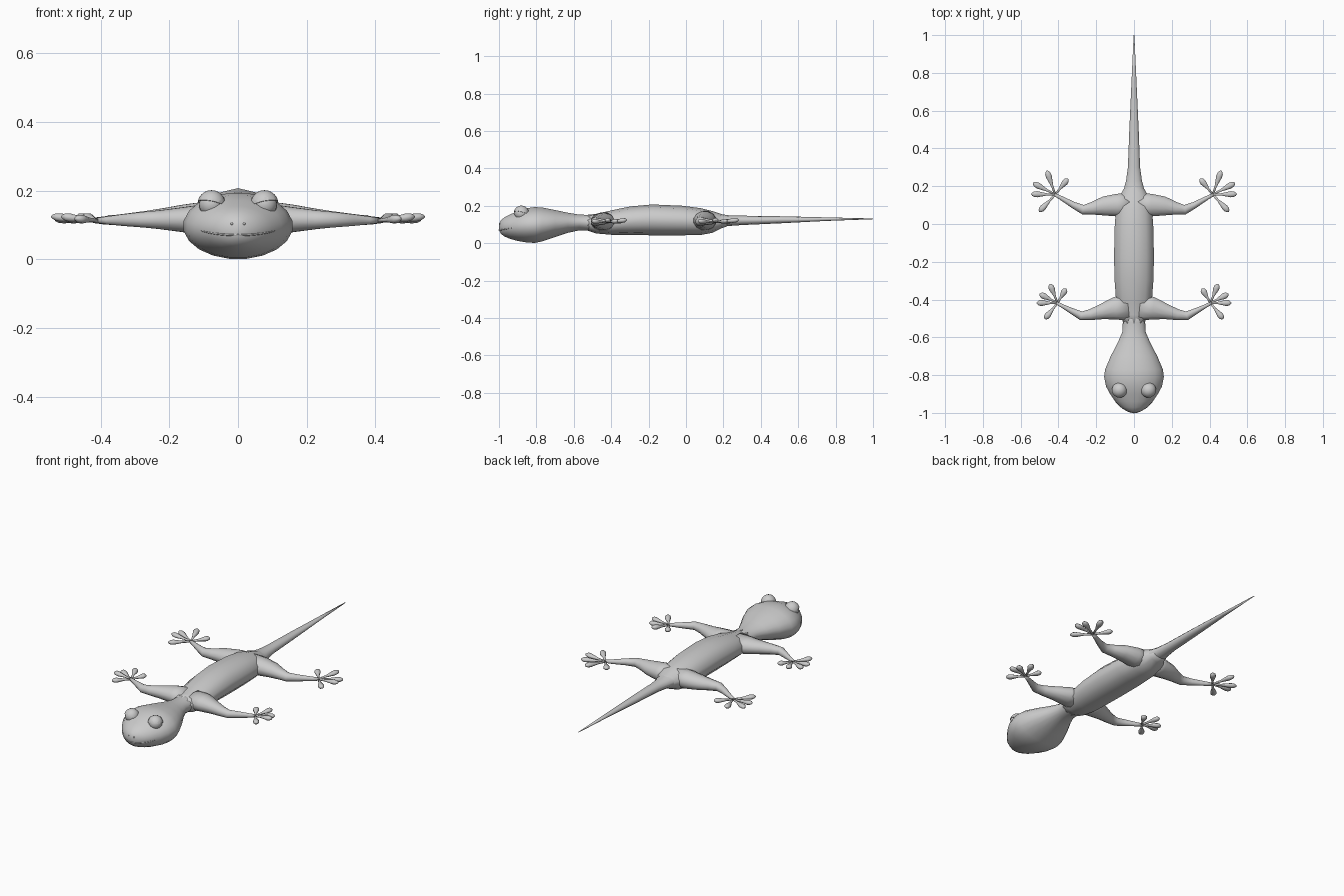
import bpy, bmesh, math
from mathutils import Vector, Matrix
from mathutils.bvhtree import BVHTree

if "Cube" in bpy.data.objects:
    bpy.data.objects.remove(bpy.data.objects["Cube"])


def finish(name, bm, mirror=False):
    bmesh.ops.recalc_face_normals(bm, faces=bm.faces)
    for f in bm.faces:
        f.smooth = True
    me = bpy.data.meshes.new(name)
    bm.to_mesh(me)
    ob = bpy.data.objects.new(name, me)
    bpy.context.collection.objects.link(ob)
    if mirror:
        ob.modifiers.new("mirror", 'MIRROR')
    return ob


def loft(bm, rings, sides):
    """Skin elliptical rings given as (centre, side half-vector, up half-vector)."""
    loops = []
    for c, u, v in rings:
        angs = [2 * math.pi * (i + 0.5) / sides for i in range(sides)]
        loops.append([bm.verts.new(c + u * math.cos(a) + v * math.sin(a)) for a in angs])
    for a, b in zip(loops, loops[1:]):
        for i in range(sides):
            j = (i + 1) % sides
            bm.faces.new((a[i], a[j], b[j], b[i]))
    bm.faces.new(loops[0])
    bm.faces.new(loops[-1][::-1])


def limb_rings(points):
    """points: x, y, z, half width, half height; path runs roughly level."""
    ps = [Vector(p[:3]) for p in points]
    rings = []
    for i, p in enumerate(points):
        t = ps[min(i + 1, len(ps) - 1)] - ps[max(i - 1, 0)]
        side = Vector((-t.y, t.x, 0)).normalized()
        rings.append((ps[i], side * p[3], Vector((0, 0, p[4]))))
    return rings


def y_rings(rows):
    """rows: y, half width, bottom z, top z."""
    return [(Vector((0, y, (b + t) / 2)), Vector((w, 0, 0)), Vector((0, 0, (t - b) / 2)))
            for y, w, b, t in rows]


# Head with neck
bm = bmesh.new()
loft(bm, y_rings([
    (-1.0, .012, .07, .105), (-.99, .04, .05, .122), (-.97, .072, .035, .14),
    (-.94, .1, .022, .155), (-.9, .128, .011, .172), (-.86, .15, .004, .187),
    (-.81, .16, 0, .194), (-.77, .155, .008, .192), (-.7, .125, .032, .178),
    (-.63, .088, .055, .163), (-.57, .062, .068, .153), (-.52, .06, .066, .152),
    (-.46, .06, .06, .155)]), 20)
surf = BVHTree.FromBMesh(bm)
finish("head", bm)

# Torso, faceted cross-section with a flat back
bm = bmesh.new()
loft(bm, y_rings([
    (-.54, .055, .072, .15), (-.48, .075, .052, .157), (-.4, .1, .045, .175),
    (-.3, .108, .044, .196), (-.18, .111, .042, .207), (-.02, .108, .042, .2),
    (.08, .1, .044, .187), (.14, .085, .055, .172), (.19, .055, .08, .155),
    (.22, .045, .09, .149)]), 10)
finish("torso", bm)

# Tail
bm = bmesh.new()
loft(bm, y_rings([
    (.12, .08, .065, .172), (.18, .058, .085, .156), (.23, .044, .092, .149),
    (.3, .034, .097, .147), (.5, .026, .106, .144), (.75, .014, .119, .138),
    (1.0, .002, .128, .132)]), 10)
finish("tail", bm)

# Legs
legs = {
    "front_leg": [(.03, -.44, .115, .075, .05), (.1, -.447, .115, .062, .046),
                  (.17, -.464, .115, .042, .036), (.23, -.48, .115, .03, .028),
                  (.28, -.486, .115, .024, .023), (.33, -.46, .114, .016, .018),
                  (.38, -.434, .113, .01, .012), (.41, -.418, .113, .009, .008)],
    "hind_leg": [(.02, .1, .12, .065, .055), (.09, .1, .12, .062, .05),
                 (.16, .095, .12, .052, .04), (.22, .083, .118, .035, .031),
                 (.27, .076, .116, .026, .025), (.32, .1, .115, .018, .019),
                 (.39, .14, .113, .011, .012), (.42, .156, .113, .009, .008)],
}
for name, pts in legs.items():
    bm = bmesh.new()
    loft(bm, limb_rings(pts), 12)
    finish(name, bm, True)

# Toes: teardrop pads fanned out from each wrist
feet = {
    "front_toes": ((.405, -.418), [(.36, -.342), (.445, -.317), (.5, -.37),
                                   (.515, -.418), (.472, -.503)]),
    "hind_toes": ((.417, .156), [(.35, .24), (.462, .283), (.535, .217),
                                 (.544, .158), (.502, .065)]),
}
pad = [(0, .006, .006), (.35, .0065, .006), (.55, .012, .009), (.75, .0175, .013),
       (.88, .0155, .012), (.96, .009, .007), (1, .002, .002)]
for name, (wrist, tips) in feet.items():
    bm = bmesh.new()
    for k, tip in enumerate(tips):
        tz = .12 + (.004 if k % 2 else -.002)
        a, b = Vector((*wrist, .112)), Vector((*tip, tz))
        loft(bm, limb_rings([(*a.lerp(b, t), w, h) for t, w, h in pad]), 8)
    finish(name, bm, True)

# Eyes and overhanging upper eyelids
eye = Vector((.077, -.88, .16))
bm = bmesh.new()
bmesh.ops.create_uvsphere(bm, u_segments=20, v_segments=12, radius=.037,
                          matrix=Matrix.Translation(eye))
finish("eyeball", bm, True)
bm = bmesh.new()
bmesh.ops.create_uvsphere(bm, u_segments=20, v_segments=12, radius=.041)
cut = bmesh.ops.bisect_plane(bm, geom=bm.verts[:] + bm.edges[:] + bm.faces[:],
                             plane_co=(0, 0, 0), plane_no=(-.2, .25, 1), clear_inner=True)
bmesh.ops.holes_fill(bm, edges=[e for e in bm.edges if e.is_boundary])
bmesh.ops.translate(bm, verts=bm.verts, vec=eye)
lid = finish("upper_eyelid", bm, True)
for p in lid.data.polygons:
    p.use_smooth = len(p.vertices) <= 4

# Mouth line laid on the snout surface
bm = bmesh.new()
rings = []
for i in range(25):
    x = -.108 + .009 * i
    z = .07 + .012 * (abs(x) / .108) ** 2
    hit = surf.ray_cast(Vector((x, -2, z)), Vector((0, 1, 0)))[0]
    r = .003 * (1 - .6 * (abs(x) / .108) ** 4)
    rings.append((hit, Vector((0, r, 0)), Vector((0, 0, r))))
loft(bm, rings, 6)
finish("mouth_line", bm)

# Nostrils
bm = bmesh.new()
hit = surf.ray_cast(Vector((.018, -2, .103)), Vector((0, 1, 0)))[0]
bmesh.ops.create_uvsphere(bm, u_segments=8, v_segments=6, radius=.004,
                          matrix=Matrix.Translation(hit))
finish("nostril", bm, True)
